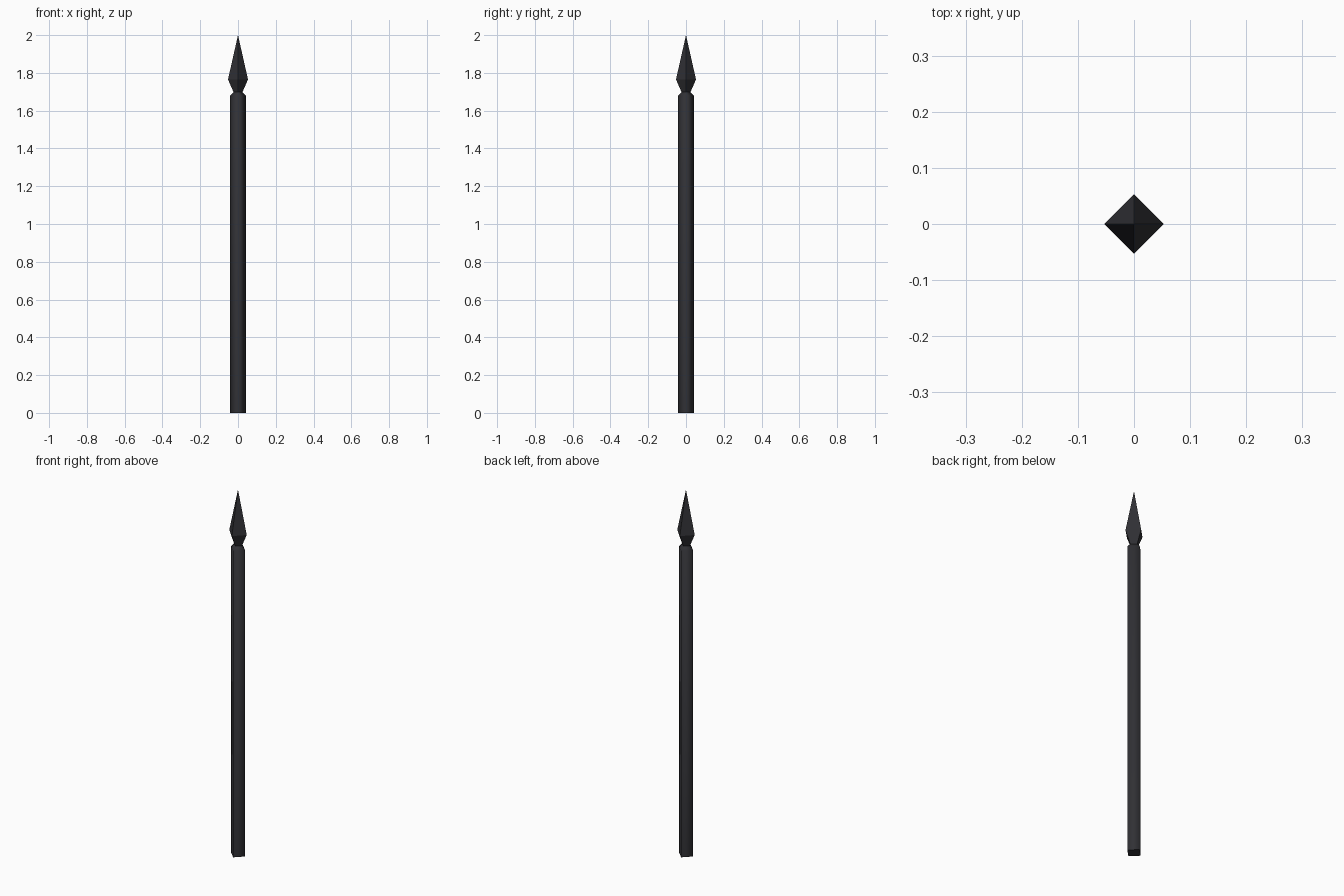
import bpy, bmesh, math

if "Cube" in bpy.data.objects:
    bpy.data.objects.remove(bpy.data.objects["Cube"])

# One dark iron colour
iron = bpy.data.materials.new("dark_iron")
iron.diffuse_color = (0.03, 0.03, 0.035, 1)
iron.use_nodes = True
iron.node_tree.nodes["Principled BSDF"].inputs["Base Color"].default_value = iron.diffuse_color


def spun_part(name, profile, smooth):
    """Four-sided part with corners on the axes, from (radius, height) pairs."""
    bm = bmesh.new()
    rings = []
    for r, z in profile:
        count = 4 if r > 0 else 1
        rings.append([bm.verts.new((r * math.cos(i * math.pi / 2),
                                    r * math.sin(i * math.pi / 2), z))
                      for i in range(count)])
    for low, high in zip(rings, rings[1:]):
        for i in range(4):
            j = (i + 1) % 4
            if len(high) == 1:
                f = bm.faces.new((low[i], low[j], high[0]))
            else:
                f = bm.faces.new((low[i], low[j], high[j], high[i]))
            f.smooth = smooth
    # Flat end caps
    bm.faces.new(rings[0][::-1])
    if len(rings[-1]) == 4:
        bm.faces.new(rings[-1])
    mesh = bpy.data.meshes.new(name)
    bm.to_mesh(mesh)
    bm.free()
    mesh.materials.append(iron)
    obj = bpy.data.objects.new(name, mesh)
    bpy.context.collection.objects.link(obj)
    return obj


# Square bar with softened corners shading and a chamfered top
spun_part("shaft", [(0.042, 0), (0.042, 1.68), (0.022, 1.70)], True)

# Faceted spear point with a narrow neck
spun_part("spear_point", [(0.02, 1.69), (0.053, 1.765), (0, 2.0)], False)
